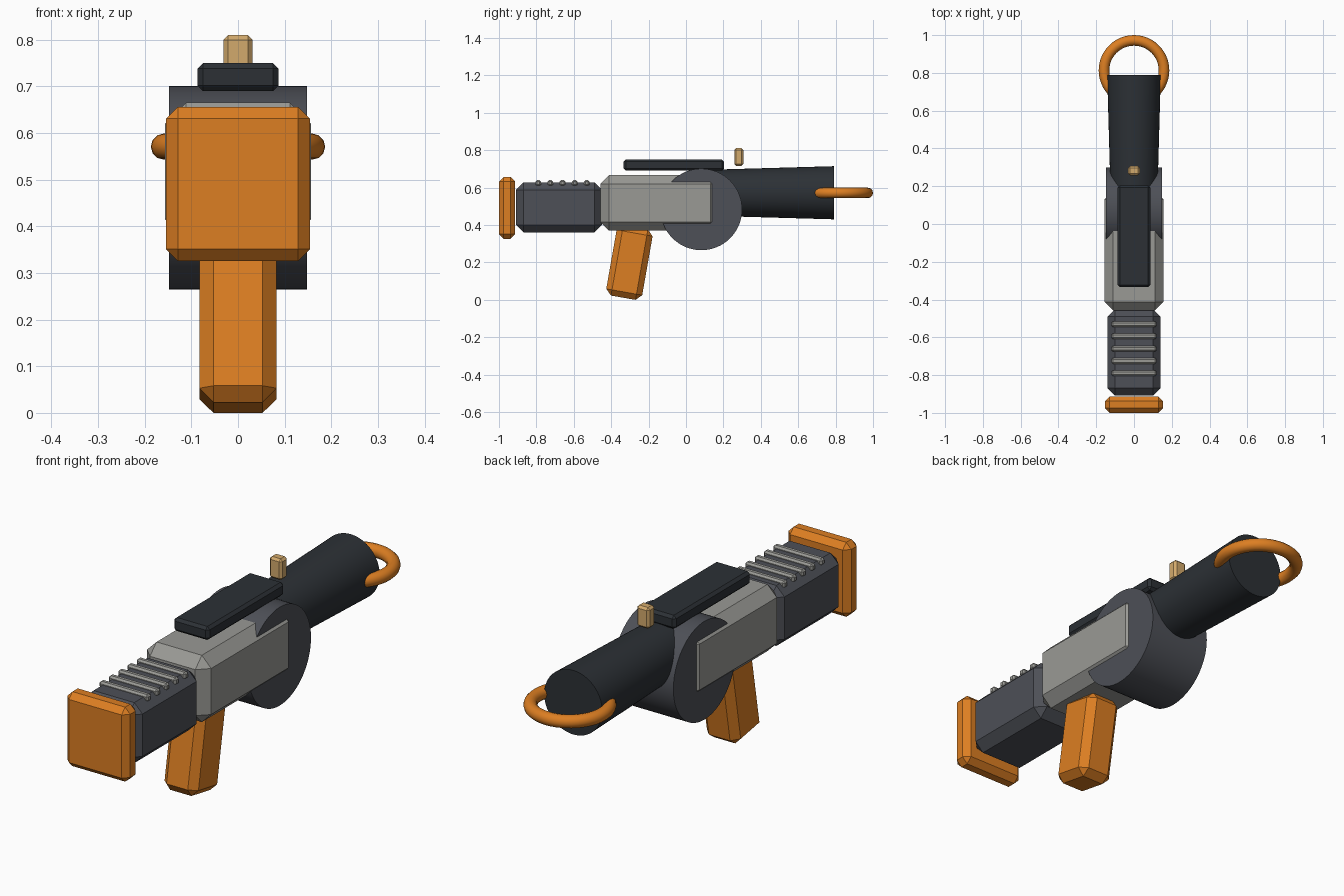
import bpy
import bmesh
from math import radians
from mathutils import Matrix, Vector

if "Cube" in bpy.data.objects:
    bpy.data.objects.remove(bpy.data.objects["Cube"])


def material(name, rgb):
    m = bpy.data.materials.new(name)
    m.diffuse_color = (*rgb, 1)
    m.use_nodes = True
    m.node_tree.nodes["Principled BSDF"].inputs["Base Color"].default_value = m.diffuse_color
    return m


ORANGE = material("orange", (0.72, 0.21, 0.016))
DARK = material("dark", (0.025, 0.03, 0.036))
STEEL = material("steel", (0.075, 0.08, 0.095))
LIGHT = material("light_grey", (0.32, 0.32, 0.30))
TAN = material("tan", (0.65, 0.40, 0.15))


def finish(bm, name, mat, smooth=False):
    bmesh.ops.recalc_face_normals(bm, faces=bm.faces)
    me = bpy.data.meshes.new(name)
    bm.to_mesh(me)
    bm.free()
    me.materials.append(mat)
    ob = bpy.data.objects.new(name, me)
    bpy.context.collection.objects.link(ob)
    if smooth:
        bpy.ops.object.select_all(action='DESELECT')
        bpy.context.view_layer.objects.active = ob
        ob.select_set(True)
        bpy.ops.object.shade_smooth_by_angle(angle=radians(35))
    return ob


def block(name, mat, x, y, z, bevel, tilt=0):
    """Chamfered box from half width x and (min, max) ranges y, z."""
    bm = bmesh.new()
    bmesh.ops.create_cube(bm, size=1)
    bmesh.ops.scale(bm, verts=bm.verts, vec=(2 * x, y[1] - y[0], z[1] - z[0]))
    bmesh.ops.bevel(bm, geom=bm.edges[:], offset=bevel, segments=1,
                    affect='EDGES', profile=0.5)
    centre = Vector((0, sum(y) / 2, sum(z) / 2))
    bm.transform(Matrix.Translation(centre) @ Matrix.Rotation(radians(tilt), 4, 'X'))
    return finish(bm, name, mat)


def tube(name, mat, r1, r2, depth, centre, axis, angle):
    """Capped cylinder or cone turned to lie along another axis."""
    bm = bmesh.new()
    bmesh.ops.create_cone(bm, cap_ends=True, segments=64, radius1=r1,
                          radius2=r2, depth=depth)
    bm.transform(Matrix.Translation(centre) @ Matrix.Rotation(radians(angle), 4, axis))
    return finish(bm, name, mat, True)


# Stock with butt plate and grip ribs
block("butt_plate", ORANGE, 0.154, (-1.0, -0.913), (0.326, 0.656), 0.025)
block("stock", STEEL, 0.14, (-0.909, -0.45), (0.36, 0.628), 0.04)
for i in range(5):
    y = -0.79 + i * 0.065
    block(f"stock_rib_{i + 1}", LIGHT, 0.12, (y - 0.015, y + 0.015), (0.607, 0.639), 0.008)

# Receiver, drum and pistol grip
block("receiver", LIGHT, 0.157, (-0.458, 0.176), (0.37, 0.666), 0.046)
tube("drum", STEEL, 0.218, 0.218, 0.296, (0, 0.082, 0.483), 'Y', 90)
block("pistol_grip", ORANGE, 0.083, (-0.4, -0.205), (0.008, 0.39), 0.031, -10)

# Top rail and front sight
block("top_rail", DARK, 0.087, (-0.334, 0.204), (0.69, 0.75), 0.012)
block("front_sight", TAN, 0.031, (0.258, 0.307), (0.716, 0.81), 0.01)

# Flared barrel
tube("barrel", DARK, 0.122, 0.142, 0.7, (0, 0.44, 0.572), 'X', -90)

# Muzzle ring
bpy.ops.mesh.primitive_torus_add(location=(0, 0.813, 0.571), major_radius=0.159,
                                 minor_radius=0.028, major_segments=48,
                                 minor_segments=12)
ring = bpy.context.object
ring.name = "muzzle_ring"
ring.data.materials.append(ORANGE)
bpy.ops.object.shade_smooth()
